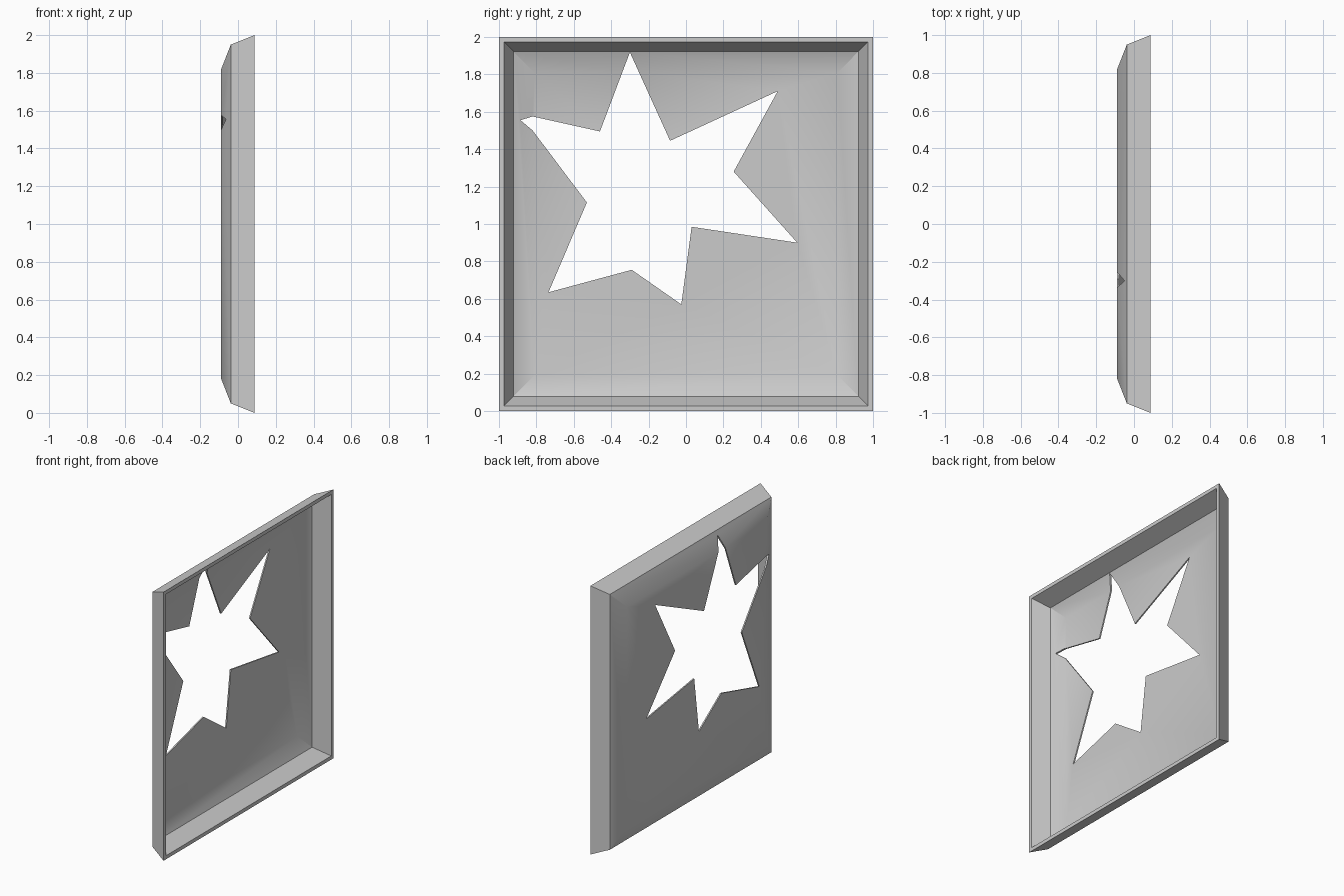
import bpy, bmesh

if "Cube" in bpy.data.objects:
    bpy.data.objects.remove(bpy.data.objects["Cube"])


def make_object(name, bm):
    bmesh.ops.recalc_face_normals(bm, faces=bm.faces)
    mesh = bpy.data.meshes.new(name)
    bm.to_mesh(mesh)
    bm.free()
    obj = bpy.data.objects.new(name, mesh)
    bpy.context.collection.objects.link(obj)
    return obj


# Shallow square pane: (x, half size) rings from outer back, over the rim, to inner back
rings = [(-0.089, 0.82), (-0.038, 0.95), (0.087, 1.0),
         (0.087, 0.973), (-0.035, 0.921), (-0.079, 0.81)]
bm = bmesh.new()
loops = [[bm.verts.new((x, sy * h, 1 + sz * h))
          for sy, sz in ((-1, -1), (1, -1), (1, 1), (-1, 1))] for x, h in rings]
for a, b in zip(loops, loops[1:]):
    for i in range(4):
        j = (i + 1) % 4
        bm.faces.new((a[i], a[j], b[j], b[i]))
bm.faces.new(loops[0])
bm.faces.new(loops[-1])
pane = make_object("broken_pane", bm)

# Jagged star-shaped hole outline (y, z)
star = [(-0.30, 1.918), (-0.085, 1.445), (0.49, 1.71), (0.255, 1.28), (0.595, 0.90),
        (0.03, 0.985), (-0.025, 0.57), (-0.29, 0.755), (-0.735, 0.635), (-0.53, 1.115),
        (-0.82, 1.50), (-0.885, 1.555), (-0.82, 1.575), (-0.46, 1.495)]
bm = bmesh.new()
face = bm.faces.new([bm.verts.new((-0.3, y, z)) for y, z in star])
new = bmesh.ops.extrude_face_region(bm, geom=[face])["geom"]
bmesh.ops.translate(bm, vec=(0.6, 0, 0),
                    verts=[v for v in new if isinstance(v, bmesh.types.BMVert)])
cutter = make_object("hole_cutter", bm)
cutter.hide_render = True

# Punch the hole, then smooth the shallow inner and outer bevels
mod = pane.modifiers.new("hole", "BOOLEAN")
mod.operation = "DIFFERENCE"
mod.solver = "EXACT"
mod.object = cutter
bpy.context.view_layer.objects.active = pane
pane.select_set(True)
bpy.ops.object.modifier_apply(modifier=mod.name)
bpy.data.objects.remove(cutter)
bpy.ops.object.shade_smooth_by_angle(angle=0.52)
